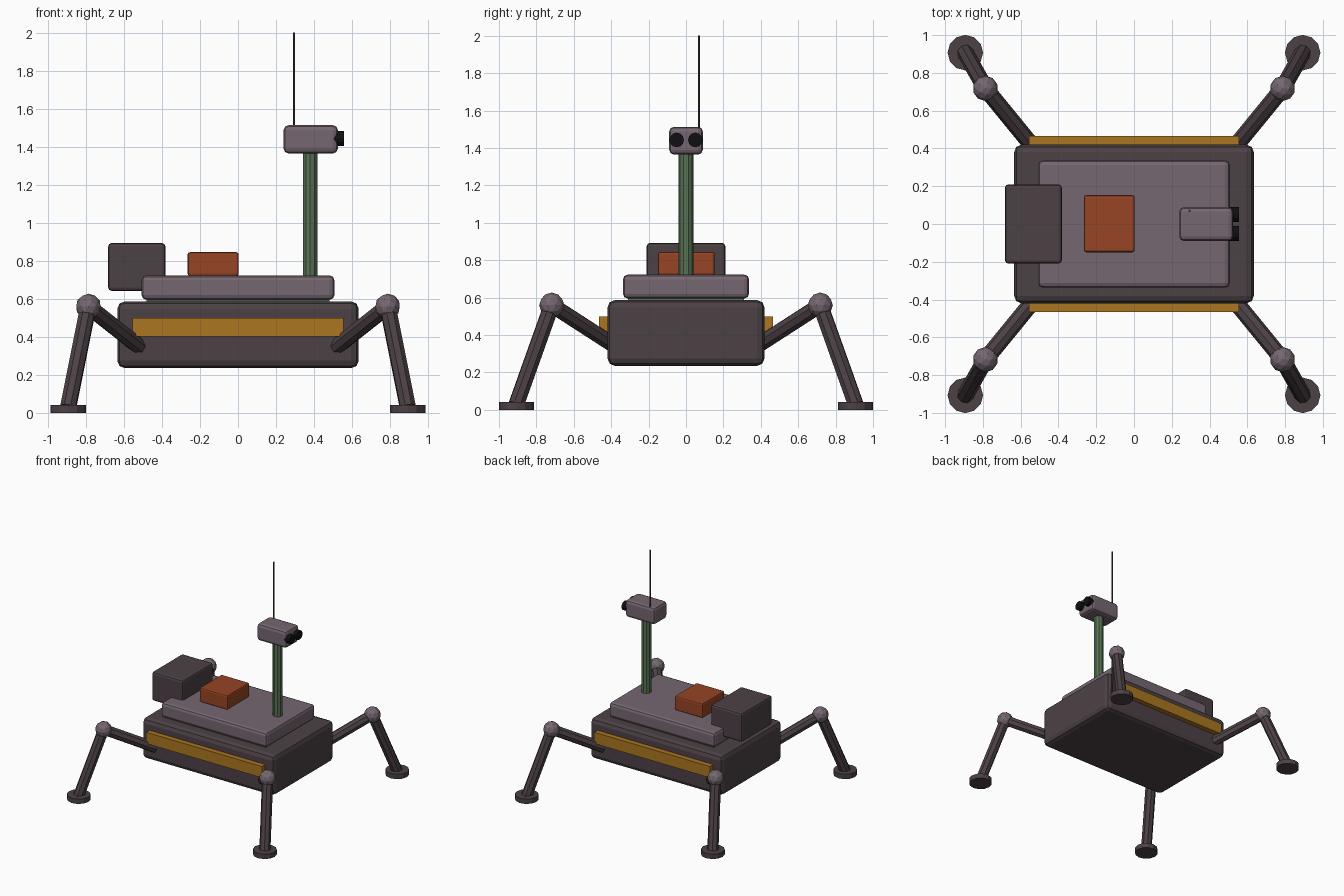
import bpy, math
from mathutils import Vector

cube = bpy.data.objects.get("Cube")
if cube:
    bpy.data.objects.remove(cube, do_unlink=True)


def material(name, rgb):
    m = bpy.data.materials.new(name)
    m.use_nodes = True
    color = (*rgb, 1)
    m.diffuse_color = color
    m.node_tree.nodes["Principled BSDF"].inputs["Base Color"].default_value = color
    return m


DARK = material("dark_metal", (0.073, 0.053, 0.061))
GREY = material("mauve_grey", (0.18, 0.135, 0.165))
GREEN = material("mast_green", (0.10, 0.17, 0.09))
ORANGE = material("rust_orange", (0.31, 0.058, 0.018))
YELLOW = material("stripe_yellow", (0.40, 0.18, 0.014))
BLACK = material("lens_black", (0.005, 0.005, 0.006))


def finish(name, mat, smooth=False):
    ob = bpy.context.object
    ob.name = name
    ob.data.materials.append(mat)
    if smooth:
        bpy.ops.object.shade_smooth_by_angle(angle=math.radians(35))
    return ob


def box(name, mat, low, high, bevel=0.0, segments=2):
    low, high = Vector(low), Vector(high)
    bpy.ops.mesh.primitive_cube_add(size=1, location=(low + high) / 2)
    bpy.context.object.scale = high - low
    bpy.ops.object.transform_apply(location=False, rotation=False, scale=True)
    ob = finish(name, mat)
    if bevel:
        mod = ob.modifiers.new("bevel", "BEVEL")
        mod.width, mod.segments = bevel, segments
    return ob


def rod(name, mat, start, end, radius, sides=8):
    start, end = Vector(start), Vector(end)
    axis = end - start
    bpy.ops.mesh.primitive_cylinder_add(
        vertices=sides, radius=radius, depth=axis.length, location=(start + end) / 2,
        rotation=axis.to_track_quat("Z", "Y").to_euler())
    return finish(name, mat)


# Hull, deck and cargo
box("hull", DARK, (-0.635, -0.42, 0.235), (0.635, 0.42, 0.587), 0.04)
box("deck_gasket", GREEN, (-0.48, -0.31, 0.58), (0.48, 0.31, 0.605))
box("deck", GREY, (-0.507, -0.337, 0.595), (0.507, 0.337, 0.723), 0.025)
box("cargo_box", ORANGE, (-0.265, -0.15, 0.72), (0.003, 0.153, 0.845), 0.012)
box("power_unit", DARK, (-0.683, -0.21, 0.642), (-0.382, 0.21, 0.893), 0.018)

# Mast, sensor head and antenna
rod("mast", GREEN, (0.38, 0, 0.7), (0.38, 0, 1.38), 0.04, 10)
box("sensor_head", GREY, (0.24, -0.09, 1.365), (0.525, 0.09, 1.513), 0.025)
rod("antenna", DARK, (0.295, 0.07, 1.49), (0.295, 0.07, 2.0), 0.006, 6)
for side, y in (("left", 0.05), ("right", -0.05)):
    rod(side + "_lens", BLACK, (0.5, y, 1.443), (0.557, y, 1.443), 0.039, 12)

# Side stripes and four jointed legs
for face, sy in (("front", -1), ("back", 1)):
    ys = sorted((sy * 0.41, sy * 0.465))
    box(face + "_stripe", YELLOW, (-0.555, ys[0], 0.402), (0.555, ys[1], 0.5))
    for side, sx in (("left", 1), ("right", -1)):
        tag = face + "_" + side
        hip = (sx * 0.515, sy * 0.385, 0.345)
        knee = (sx * 0.787, sy * 0.718, 0.56)
        ankle = (sx * 0.893, sy * 0.907, 0.03)
        rod(tag + "_upper_leg", DARK, hip, knee, 0.044)
        rod(tag + "_lower_leg", DARK, knee, ankle, 0.044)
        bpy.ops.mesh.primitive_ico_sphere_add(subdivisions=2, radius=0.067, location=knee)
        finish(tag + "_knee", GREY)
        rod(tag + "_foot", DARK, (ankle[0], ankle[1], 0), (ankle[0], ankle[1], 0.042), 0.094, 12)
